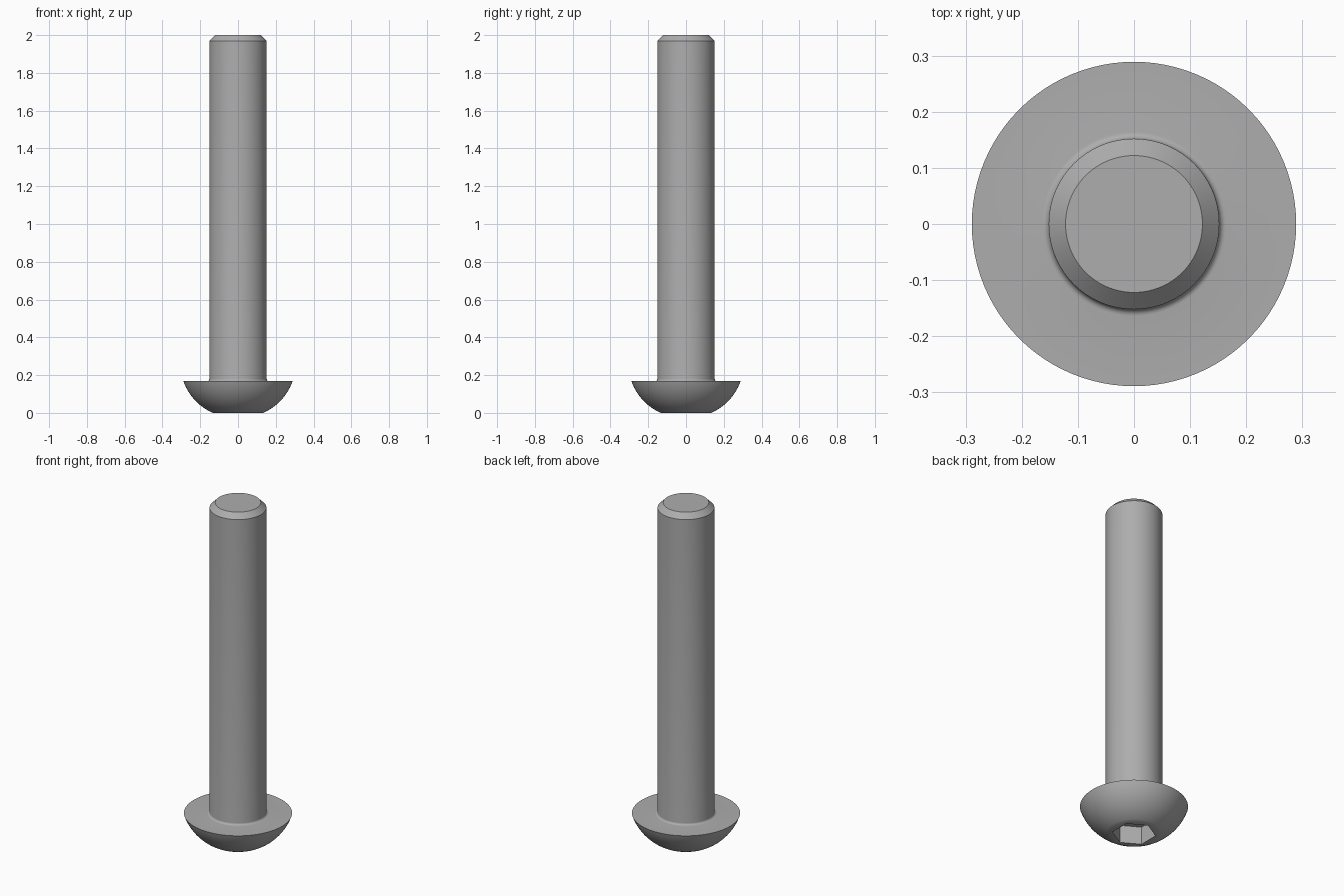
import bpy, bmesh, math
from mathutils import Matrix

cube = bpy.data.objects.get("Cube")
if cube:
    bpy.data.objects.remove(cube)

steel = bpy.data.materials.new("grey steel")
steel.use_nodes = True
colour = (0.42, 0.42, 0.42, 1)
steel.diffuse_color = colour
steel.node_tree.nodes["Principled BSDF"].inputs["Base Color"].default_value = colour

SEGMENTS = 96
HEAD_R, HEAD_H, FACE_R = 0.289, 0.168, 0.133
SHANK_R, TIP_R, FILLET = 0.152, 0.122, 0.012
SOCKET_R, SOCKET_DEPTH = 0.117, 0.105


def bulged_arc(start, end, bulge, steps):
    """Circular arc between two profile points, bowed outward by bulge."""
    (r0, z0), (r1, z1) = start, end
    chord = math.hypot(r1 - r0, z1 - z0)
    radius = (chord ** 2 / 4 + bulge ** 2) / (2 * bulge)
    ux, uz = (r1 - r0) / chord, (z1 - z0) / chord
    half = math.asin(chord / 2 / radius)
    points = []
    for i in range(steps + 1):
        a = half * (2 * i / steps - 1)
        along = chord / 2 + radius * math.sin(a)
        out = radius * (math.cos(a) - math.cos(half))
        points.append((r0 + ux * along + uz * out, z0 + uz * along - ux * out))
    return points


# Half profile: domed head, fillet under the head, shank and chamfered tip
profile = bulged_arc((FACE_R, 0), (HEAD_R, HEAD_H), 0.024, 14)
for i in range(7):
    a = math.pi / 2 * i / 6
    profile.append((SHANK_R + FILLET * (1 - math.sin(a)),
                    HEAD_H + FILLET * (1 - math.cos(a))))
profile += [(SHANK_R, 1.97), (TIP_R, 2.0)]

# Revolve the profile, leaving the head face open for the socket
bm = bmesh.new()
rings = []
for r, z in profile:
    rings.append(bmesh.ops.create_circle(
        bm, segments=SEGMENTS, radius=r, matrix=Matrix.Translation((0, 0, z)))["verts"])
for low, high in zip(rings, rings[1:]):
    for i in range(SEGMENTS):
        j = (i + 1) % SEGMENTS
        bm.faces.new((low[i], low[j], high[j], high[i]))
bm.faces.new(rings[-1])

# Hexagonal socket: walls, floor, and the flat ring around its mouth
turn = Matrix.Rotation(0, 4, "Z")
mouth, floor = [bmesh.ops.create_circle(
    bm, segments=6, radius=SOCKET_R,
    matrix=Matrix.Translation((0, 0, z)) @ turn)["verts"] for z in (0, SOCKET_DEPTH)]
for i in range(6):
    j = (i + 1) % 6
    bm.faces.new((mouth[i], mouth[j], floor[j], floor[i]))
    step = SEGMENTS // 6
    rim = [rings[0][k % SEGMENTS] for k in range(i * step, (i + 1) * step + 1)]
    bm.faces.new(rim + [mouth[j], mouth[i]])
bm.faces.new(floor)
bmesh.ops.recalc_face_normals(bm, faces=bm.faces)

mesh = bpy.data.meshes.new("button_head_screw")
bm.to_mesh(mesh)
bm.free()
mesh.materials.append(steel)
screw = bpy.data.objects.new("button_head_screw", mesh)
bpy.context.collection.objects.link(screw)
bpy.context.view_layer.objects.active = screw
screw.select_set(True)
bpy.ops.object.shade_smooth_by_angle(angle=math.radians(30))
